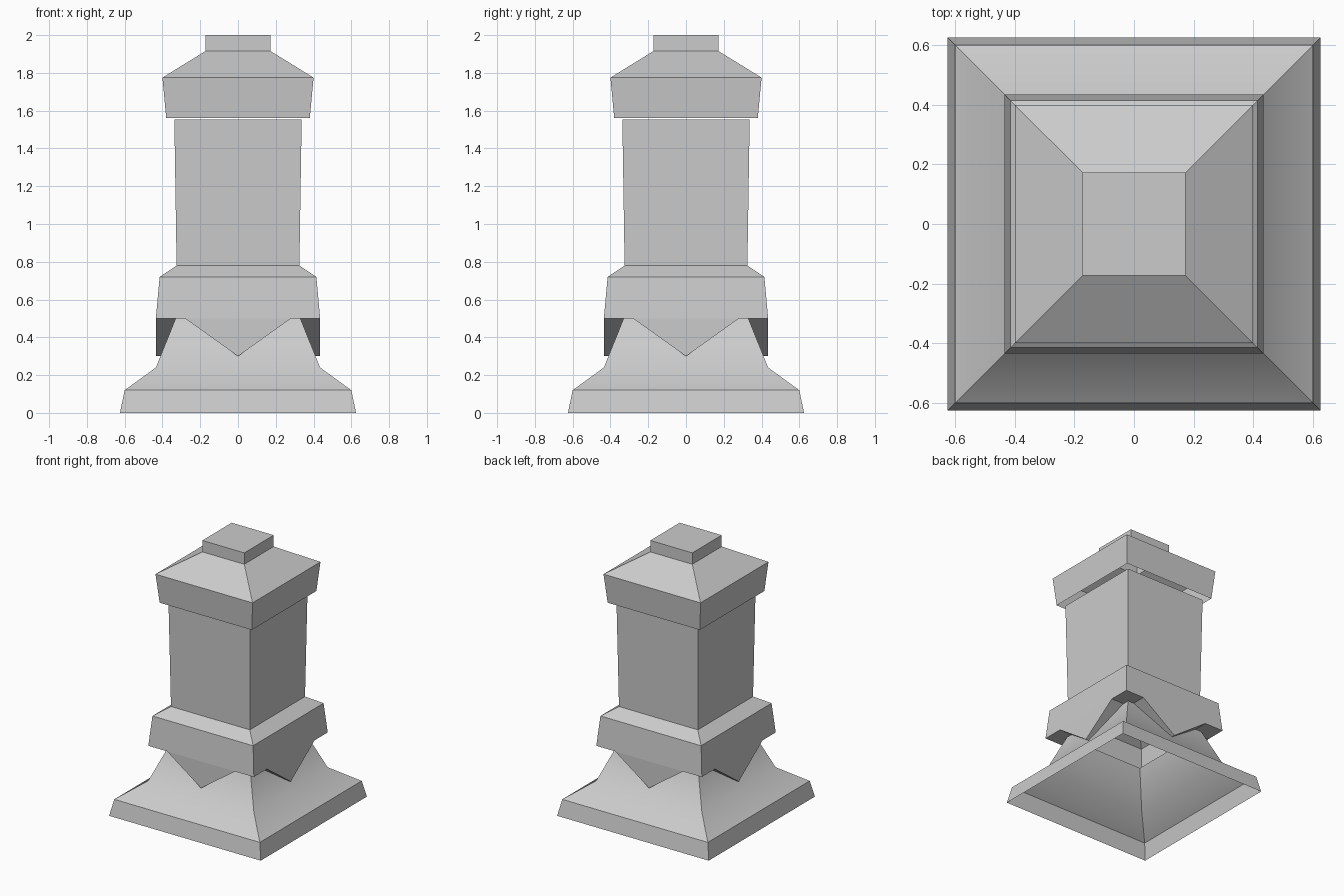
import bpy
import bmesh
from math import radians
from mathutils import Matrix

cube = bpy.data.objects.get("Cube")
if cube:
    bpy.data.objects.remove(cube, do_unlink=True)

stone = bpy.data.materials.new("grey_stone")
stone.use_nodes = True
GREY = (0.6, 0.6, 0.6, 1.0)
stone.diffuse_color = GREY
stone.node_tree.nodes["Principled BSDF"].inputs["Base Color"].default_value = GREY


def finish(name, bm):
    bmesh.ops.remove_doubles(bm, verts=bm.verts, dist=0.0005)
    mesh = bpy.data.meshes.new(name)
    bm.to_mesh(mesh)
    bm.free()
    mesh.materials.append(stone)
    obj = bpy.data.objects.new(name, mesh)
    bpy.context.collection.objects.link(obj)
    return obj


def four_sides(bm, faces):
    """Repeat the front-side faces on all four sides."""
    for i in range(4):
        turn = Matrix.Rotation(radians(90 * i), 3, "Z")
        for pts in faces:
            bm.faces.new([bm.verts.new(turn @ Matrix.Identity(3) @ _v(p)) for p in pts])


def _v(p):
    from mathutils import Vector
    return Vector(p)


def square_shell(name, profile, top=False):
    """Open square shell from (half width, height) pairs, optionally closed on top."""
    bm = bmesh.new()
    faces = []
    for (a, z0), (b, z1) in zip(profile, profile[1:]):
        faces.append([(-a, -a, z0), (a, -a, z0), (b, -b, z1), (-b, -b, z1)])
    four_sides(bm, faces)
    if top:
        h, z = profile[-1]
        bm.faces.new([bm.verts.new(p) for p in ((-h, -h, z), (h, -h, z), (h, h, z), (-h, h, z))])
    return finish(name, bm)


# Flared foot, softly shaded above its rim
foot = square_shell("flared_base", [(0.625, 0), (0.60, 0.12), (0.435, 0.24), (0.33, 0.5)])
bpy.ops.object.select_all(action="DESELECT")
foot.select_set(True)
bpy.context.view_layer.objects.active = foot
bpy.ops.object.shade_smooth_by_angle(angle=radians(40))

# Collar with a pointed pendant on each side, its underside reaching the foot
OUT, TOP, NECK = 0.435, 0.415, 0.325
rim = [(-OUT, 0.5), (-0.28, 0.5), (0, 0.3), (0.28, 0.5), (OUT, 0.5)]
outer = [(x, -OUT, z) for x, z in rim]
inner = []
for x, z in rim:
    d = 0.435 - 0.105 * (z - 0.24) / 0.26
    inner.append((max(-d, min(d, x)), -d, z))
left, right = (-TOP, -TOP, 0.72), (TOP, -TOP, 0.72)
sides = [
    [left, outer[0], outer[1], outer[3], outer[4], right],
    [outer[1], outer[2], outer[3]],
    [left, right, (NECK, -NECK, 0.78), (-NECK, -NECK, 0.78)],
]
for i in range(4):
    sides.append([outer[i], inner[i], inner[i + 1], outer[i + 1]])
collar = bmesh.new()
four_sides(collar, sides)
finish("pointed_collar", collar)

# Shaft and the hollow cap hovering just above it
square_shell("shaft", [(0.325, 0.78), (0.337, 1.552)])
square_shell("cap", [(0.38, 1.56), (0.40, 1.775), (0.173, 1.915), (0.173, 2.0)], top=True)
